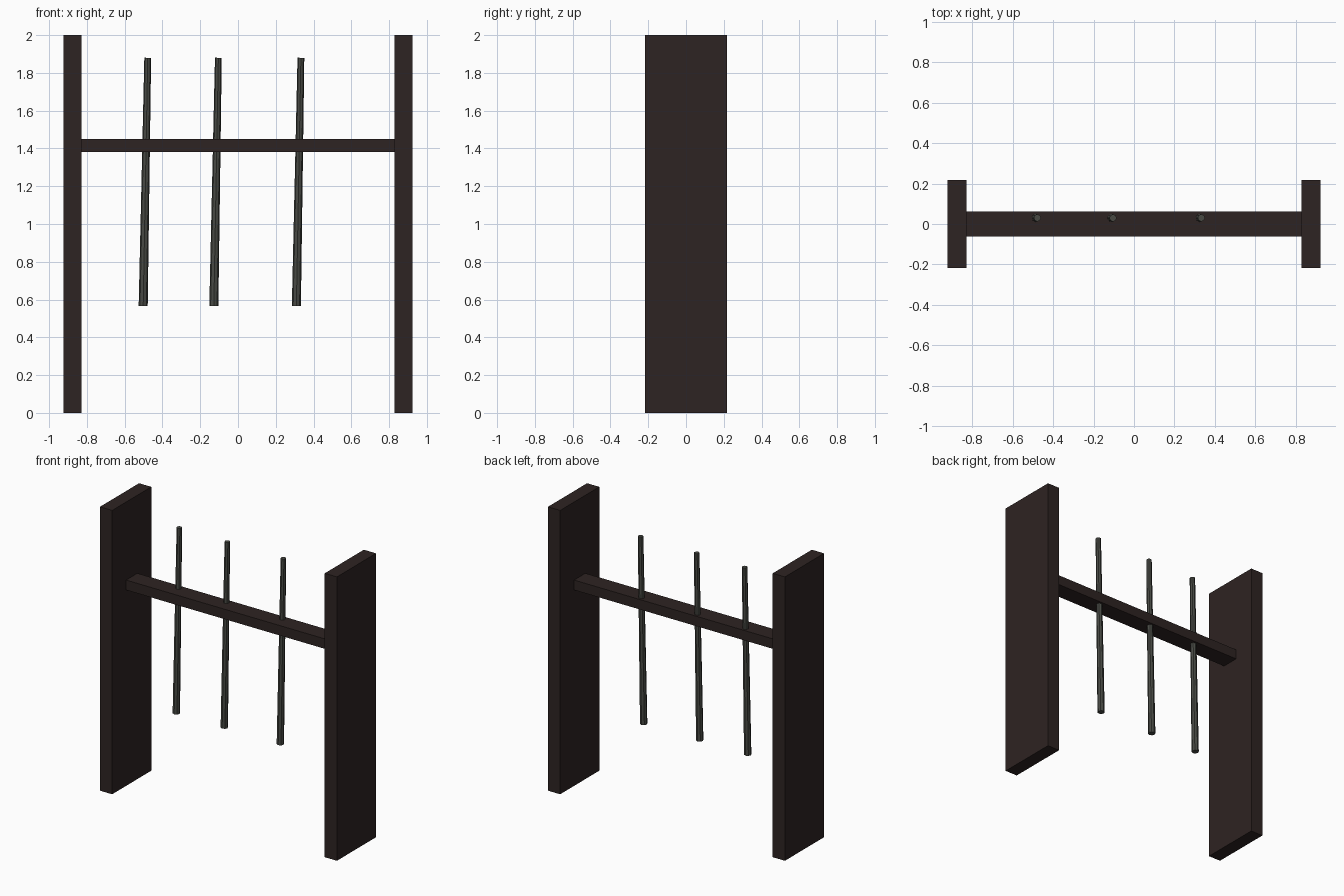
import bpy
from mathutils import Vector

cube = bpy.data.objects.get("Cube")
if cube:
    bpy.data.objects.remove(cube, do_unlink=True)


def material(name, rgb):
    mat = bpy.data.materials.new(name)
    mat.use_nodes = True
    mat.diffuse_color = (*rgb, 1)
    mat.node_tree.nodes["Principled BSDF"].inputs["Base Color"].default_value = (*rgb, 1)
    return mat


dark_wood = material("dark wood", (0.027, 0.017, 0.016))
grey_metal = material("grey metal", (0.065, 0.068, 0.058))


def box(name, size, centre):
    bpy.ops.mesh.primitive_cube_add(size=1, location=centre)
    obj = bpy.context.object
    obj.name = name
    obj.scale = size
    bpy.ops.object.transform_apply(location=False, rotation=False, scale=True)
    obj.data.materials.append(dark_wood)


def tapered_rod(name, bottom, top):
    axis = top - bottom
    bpy.ops.mesh.primitive_cone_add(vertices=8, radius1=0.024, radius2=0.018,
                                    depth=axis.length, location=(bottom + top) / 2)
    obj = bpy.context.object
    obj.name = name
    obj.rotation_euler = axis.to_track_quat("Z", "Y").to_euler()
    obj.data.materials.append(grey_metal)


# Upright side boards
for side, sign in (("left", 1), ("right", -1)):
    box(f"{side}_side_board", (0.095, 0.435, 2), (sign * 0.876, 0, 1))

# Crossbar between the boards
box("crossbar", (1.66, 0.125, 0.07), (0, 0, 1.415))

# Slightly leaning rods passing through the crossbar
for name, x in (("right_rod", -0.49), ("middle_rod", -0.116), ("left_rod", 0.321)):
    tapered_rod(name, Vector((x - 0.012, 0.03, 0.565)), Vector((x + 0.012, 0.03, 1.88)))
